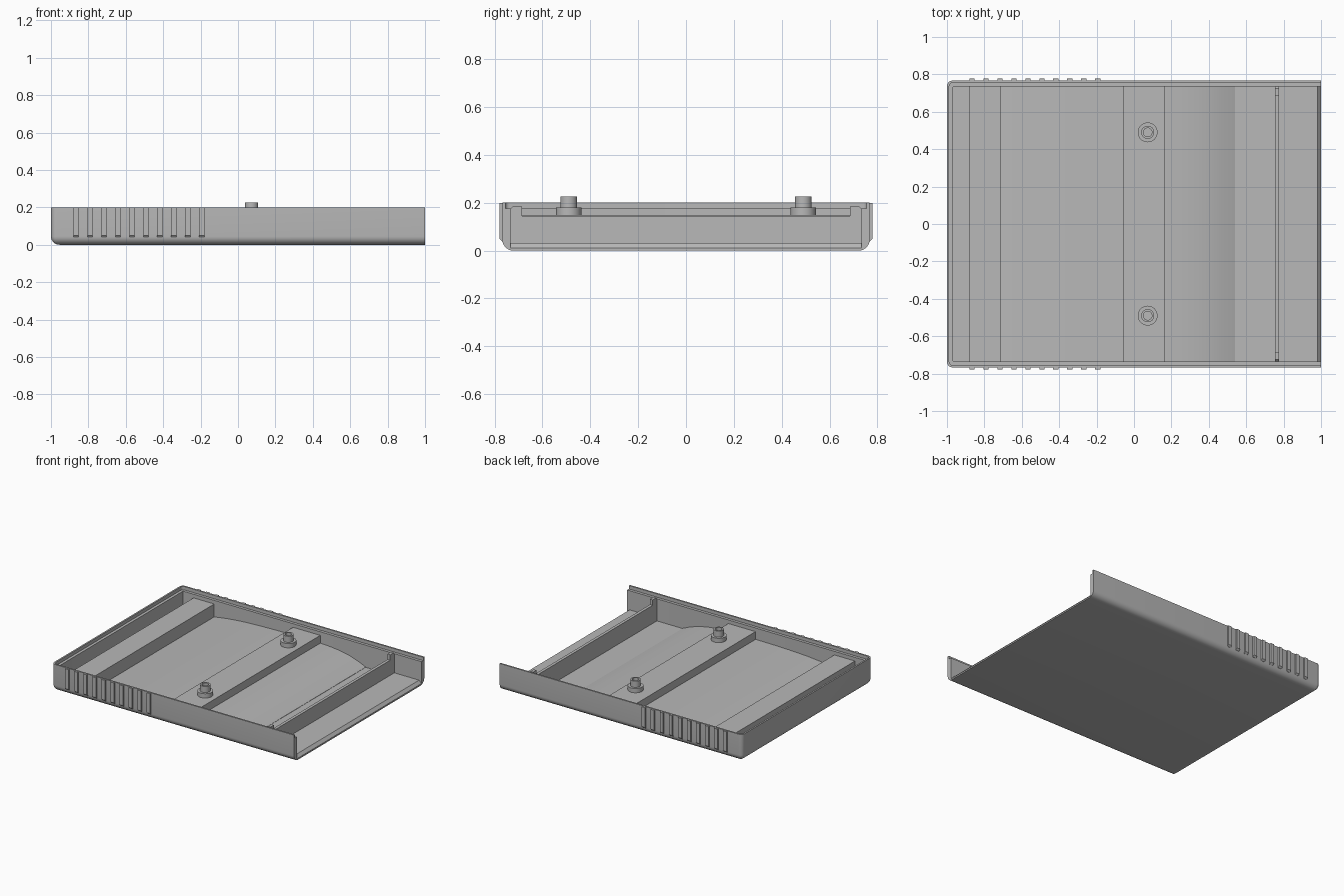
import bpy, bmesh, math

old = bpy.data.objects.get("Cube")
if old:
    bpy.data.objects.remove(old)

grey = bpy.data.materials.new("plain_grey")
grey.use_nodes = True
colour = (0.48, 0.48, 0.48, 1)
grey.diffuse_color = colour
grey.node_tree.nodes["Principled BSDF"].inputs["Base Color"].default_value = colour


def finish(name, bm):
    """Turn a bmesh into an object, smooth with sharp creases."""
    bmesh.ops.recalc_face_normals(bm, faces=bm.faces)
    for f in bm.faces:
        f.smooth = True
    for e in bm.edges:
        e.smooth = e.calc_face_angle(3) < math.radians(30)
    mesh = bpy.data.meshes.new(name)
    bm.to_mesh(mesh)
    bm.free()
    mesh.materials.append(grey)
    obj = bpy.data.objects.new(name, mesh)
    bpy.context.collection.objects.link(obj)
    return obj


def extrude_profile(name, pts, axis, lo, hi):
    """Extrude a closed 2D profile along x (pts are y,z) or y (pts are x,z)."""
    bm = bmesh.new()
    def place(p, t):
        return (t, p[0], p[1]) if axis == "x" else (p[0], t, p[1])
    a = [bm.verts.new(place(p, lo)) for p in pts]
    b = [bm.verts.new(place(p, hi)) for p in pts]
    bm.faces.new(a)
    bm.faces.new(b)
    for i in range(len(pts)):
        j = (i + 1) % len(pts)
        bm.faces.new((a[i], a[j], b[j], b[i]))
    return finish(name, bm)


def turned(name, profile, x, y, n=32):
    """Revolve an open (radius, z) profile round a vertical axis."""
    bm = bmesh.new()
    rings = [[bm.verts.new((x + r * math.cos(2 * math.pi * k / n),
                            y + r * math.sin(2 * math.pi * k / n), z))
              for k in range(n)] for r, z in profile]
    for a, b in zip(rings, rings[1:]):
        for k in range(n):
            m = (k + 1) % n
            bm.faces.new((a[k], a[m], b[m], b[k]))
    bm.faces.new(rings[0])
    bm.faces.new(rings[-1])
    return finish(name, bm)


# Tray shell: U-shaped outlines, open at the +x end, lofted from outside to inside
HALF_Y, ROUND, TOP, STEP, FLOOR = 0.767, 0.045, 0.2, 0.175, 0.01


def outline(inset, z):
    r = max(0.03 - inset, 0.004)
    xl, yl = -1 + inset, HALF_Y - inset
    half = []
    for k in range(6):
        a = math.pi / 2 * k / 5
        half.append((xl + r - r * math.sin(a), yl - r + r * math.cos(a), z))
    near = [(x, -y, z) for x, y, z in reversed(half)]
    return [(1, yl, z)] + half + near + [(1, -yl, z)]


levels = []
for k in range(8):
    a = math.pi / 2 * k / 7
    levels.append((ROUND * (1 - math.sin(a)), ROUND * (1 - math.cos(a))))
levels += [(0, TOP), (0.012, TOP), (0.012, STEP), (0.033, STEP), (0.033, FLOOR)]

bm = bmesh.new()
loops = [[bm.verts.new(p) for p in outline(i, z)] for i, z in levels]
for a, b in zip(loops, loops[1:]):
    for k in range(len(a) - 1):
        bm.faces.new((a[k], a[k + 1], b[k + 1], b[k]))
bm.faces.new(loops[0])
bm.faces.new(loops[-1])
bm.faces.new([l[0] for l in loops] + [l[-1] for l in reversed(loops)])
finish("tray_shell", bm)

# Stepped inner floor: end ledge, arched bed, central ledge, partition, sill
INNER = HALF_Y - 0.033
LOW, LEDGE = 0.004, 0.148
extrude_profile("end_ledge", [(-0.88, LOW), (-0.88, LEDGE), (-0.71, LEDGE), (-0.71, LOW)],
                "y", -INNER, INNER)
extrude_profile("central_ledge", [(-0.06, LOW), (-0.06, LEDGE), (0.165, LEDGE), (0.165, LOW)],
                "y", -INNER, INNER)
extrude_profile("rear_bed", [(-0.71, LOW), (-0.71, 0.052), (-0.6, 0.068), (-0.48, 0.079),
                             (-0.33, 0.086), (-0.2, 0.089), (-0.06, 0.09), (-0.06, LOW)],
                "y", -INNER, INNER)
extrude_profile("front_bed", [(0.165, LOW), (0.165, 0.09), (0.25, 0.086), (0.33, 0.077),
                              (0.41, 0.061), (0.48, 0.038), (0.54, 0.012), (0.54, LOW)],
                "y", -INNER, INNER)
extrude_profile("open_end_sill", [(0.775, LOW), (0.775, 0.032), (0.98, 0.032),
                                  (0.999, 0.011), (0.999, LOW)], "y", -INNER, INNER)

# Partition with raised, chamfered ends
half = [(0.685, 0.145), (0.685, 0.185), (0.724, 0.185), (INNER, 0.175), (INNER, LOW)]
extrude_profile("partition", half + [(-y, z) for y, z in reversed(half)], "x", 0.754, 0.776)

# Hollow screw bosses and side grip ribs, mirrored front to back
for side, label in ((-1, "front"), (1, "back")):
    turned("screw_boss_" + label,
           [(0.053, 0.14), (0.053, 0.18), (0.035, 0.18), (0.035, 0.226),
            (0.023, 0.226), (0.023, 0.15)], 0.073, side * 0.49)
    rib = [(0.76, 0.038), (0.768, 0.038), (0.779, 0.05), (0.779, 0.198), (0.76, 0.198)]
    for k in range(10):
        x = -0.866 + 0.0747 * k
        extrude_profile("grip_rib_%s_%d" % (label, k + 1),
                        [(side * y, z) for y, z in rib], "x", x - 0.014, x + 0.014)
